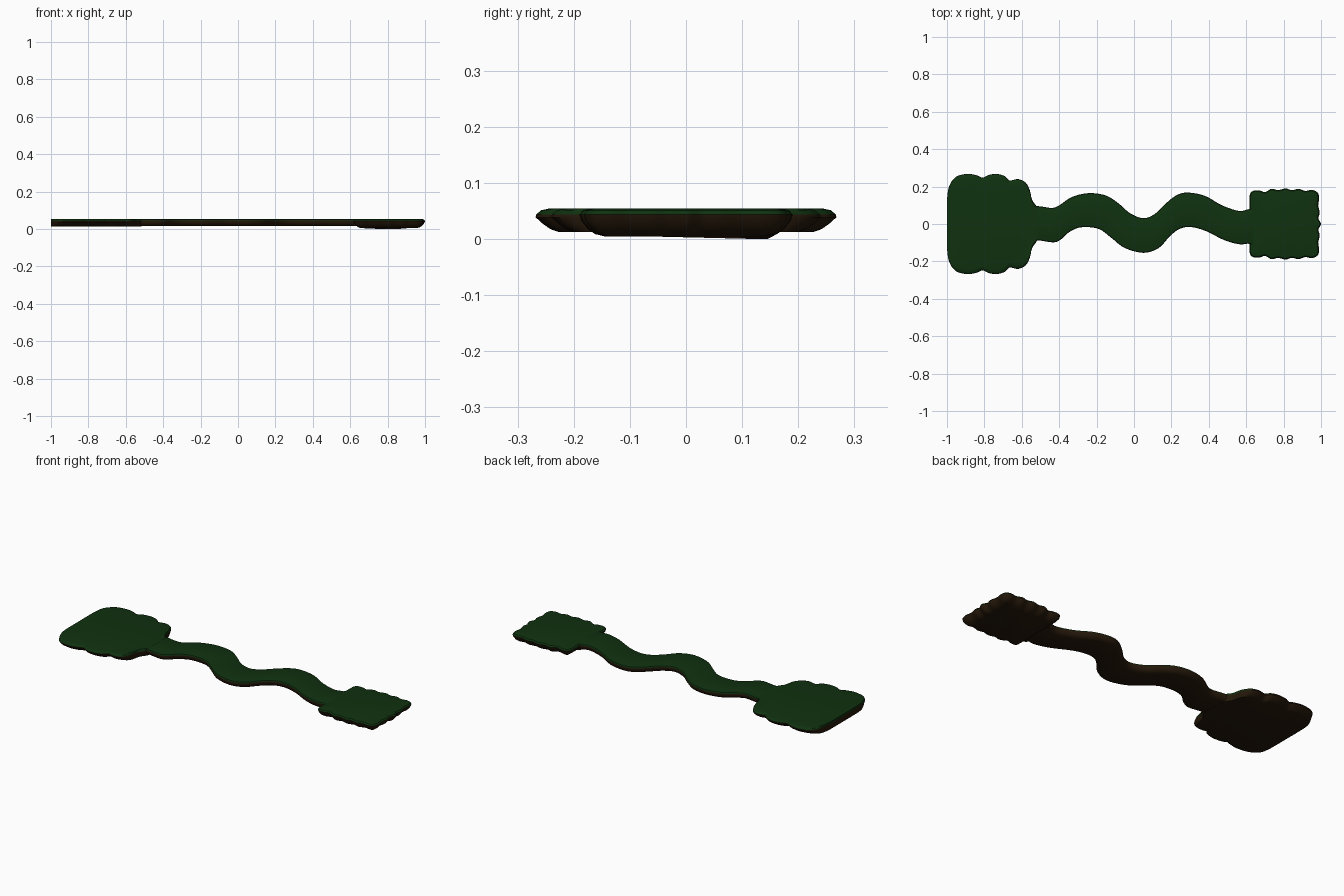
import bpy, bmesh
from mathutils import Vector


def material(name, color):
    m = bpy.data.materials.new(name)
    m.diffuse_color = (*color, 1)
    return m


GRASS = material("grass", (0.005, 0.031, 0.005))
EARTH = material("earth", (0.018, 0.009, 0.003))


def smooth_loop(points, steps=5):
    # closed Catmull-Rom curve through the points
    p = [Vector(q) for q in points]
    n, out = len(p), []
    for i in range(n):
        a, b, c, d = p[i - 1], p[i], p[(i + 1) % n], p[(i + 2) % n]
        for k in range(steps):
            t = k / steps
            out.append(0.5 * (2 * b + (c - a) * t + (2 * a - 5 * b + 4 * c - d) * t * t
                              + (3 * b - a - 3 * c + d) * t ** 3))
    return out


def mirrored(half):
    # upper half outline (left to right) plus its mirror image
    return half + [(x, -y) for x, y in reversed(half) if y > 0]


def slab(name, points, profile, grass_rings, x_inset=1.0):
    # outline lofted through (inset, z) rings, grass above and earth below
    loop = smooth_loop(points)
    n, w = len(loop), 5
    inward = []
    for i in range(n):
        t = loop[(i + w) % n] - loop[i - w]
        v = Vector((t.y, -t.x)).normalized()
        inward.append(Vector((v.x * x_inset, v.y)))
    bm = bmesh.new()
    rings = [[bm.verts.new((*(q + v * inset), z)) for q, v in zip(loop, inward)]
             for inset, z in profile]
    bm.faces.new(rings[0])
    for r in range(len(rings) - 1):
        for i in range(n):
            j = (i + 1) % n
            f = bm.faces.new((rings[r][i], rings[r + 1][i], rings[r + 1][j], rings[r][j]))
            f.material_index = 0 if r < grass_rings else 1
    bm.faces.new(rings[-1]).material_index = 1
    bmesh.ops.triangulate(bm, faces=[f for f in bm.faces if len(f.verts) > 4])
    bmesh.ops.recalc_face_normals(bm, faces=bm.faces[:])
    me = bpy.data.meshes.new(name)
    bm.to_mesh(me)
    bm.free()
    me.materials.append(GRASS)
    me.materials.append(EARTH)
    ob = bpy.data.objects.new(name, me)
    bpy.context.collection.objects.link(ob)
    bpy.ops.object.select_all(action='DESELECT')
    ob.select_set(True)
    bpy.context.view_layer.objects.active = ob
    bpy.ops.object.shade_smooth_by_angle(angle=0.6)
    return ob


# large island at the left end, with a flat outer edge
left = [(-1, 0), (-1, 0.08), (-0.998, 0.15), (-0.985, 0.21), (-0.95, 0.253), (-0.89, 0.268),
        (-0.84, 0.26), (-0.81, 0.248), (-0.775, 0.263), (-0.73, 0.267), (-0.69, 0.255),
        (-0.665, 0.233), (-0.62, 0.24), (-0.58, 0.222), (-0.557, 0.18), (-0.545, 0.13),
        (-0.52, 0.09), (-0.515, 0.04), (-0.515, 0)]
slab("large_island", mirrored(left),
     [(0.026, 0.055), (0.01, 0.0515), (0.001, 0.044), (0, 0.039), (0.012, 0.028),
      (0.026, 0.018), (0.042, 0.0125)], 2, x_inset=0.0)

# small scalloped island at the right end
right = [(0.617, 0), (0.617, 0.06), (0.617, 0.12), (0.62, 0.16), (0.64, 0.178), (0.675, 0.178),
         (0.7, 0.17), (0.735, 0.188), (0.77, 0.181), (0.81, 0.19), (0.845, 0.181),
         (0.88, 0.188), (0.915, 0.177), (0.95, 0.182), (0.98, 0.17), (0.99, 0.14),
         (0.985, 0.1), (0.993, 0.06), (0.986, 0.03), (1, 0)]
small = slab("small_island", mirrored(right),
             [(0.02, 0.055), (0.006, 0.0515), (0, 0.044), (0.003, 0.033), (0.015, 0.018),
              (0.028, 0.009), (0.045, 0.005)], 2)
# slight sag on the underside
for v in small.data.vertices:
    if v.co.z < 0.006 and v.co.y > 0.11 and 0.75 < v.co.x < 0.87:
        v.co.z = 0

# winding path between the islands
upper = [(-0.57, 0.09), (-0.51, 0.095), (-0.44, 0.086), (-0.4, 0.1), (-0.33, 0.145),
         (-0.24, 0.165), (-0.15, 0.152), (-0.08, 0.108), (-0.02, 0.057), (0.05, 0.031),
         (0.11, 0.053), (0.17, 0.11), (0.23, 0.155), (0.29, 0.168), (0.38, 0.15),
         (0.47, 0.1), (0.56, 0.07), (0.61, 0.078), (0.66, 0.08)]
lower = [(0.66, -0.1), (0.61, -0.105), (0.56, -0.108), (0.48, -0.085), (0.38, -0.036),
         (0.3, -0.016), (0.24, -0.028), (0.19, -0.068), (0.13, -0.13), (0.05, -0.154),
         (-0.05, -0.128), (-0.12, -0.075), (-0.18, -0.03), (-0.24, -0.017), (-0.3, -0.021),
         (-0.35, -0.046), (-0.39, -0.082), (-0.43, -0.098), (-0.51, -0.088), (-0.57, -0.09)]
slab("winding_path", upper + lower,
     [(0.01, 0.0547), (0.003, 0.052), (0, 0.046), (0.001, 0.034), (0.008, 0.022),
      (0.022, 0.015)], 2)
